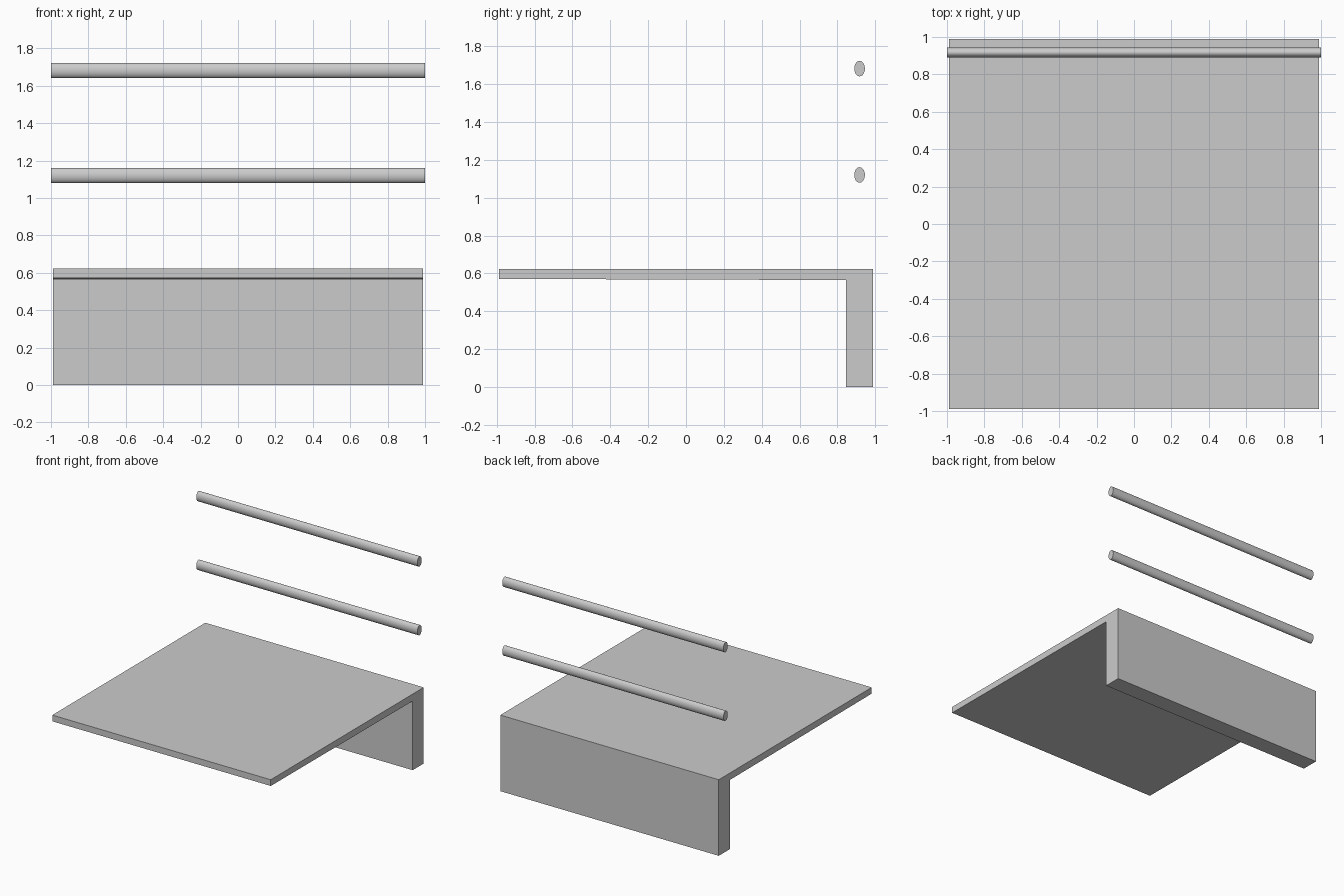
import bpy, bmesh, math

if "Cube" in bpy.data.objects:
    bpy.data.objects.remove(bpy.data.objects["Cube"])


def extrude_profile(name, profile, half_width):
    """Extrude a closed (y, z) profile along x, centred on x = 0."""
    bm = bmesh.new()
    face = bm.faces.new([bm.verts.new((-half_width, y, z)) for y, z in profile])
    out = bmesh.ops.extrude_face_region(bm, geom=[face])
    moved = [v for v in out["geom"] if isinstance(v, bmesh.types.BMVert)]
    bmesh.ops.translate(bm, verts=moved, vec=(2 * half_width, 0, 0))
    bmesh.ops.recalc_face_normals(bm, faces=bm.faces)
    mesh = bpy.data.meshes.new(name)
    bm.to_mesh(mesh)
    bm.free()
    obj = bpy.data.objects.new(name, mesh)
    bpy.context.collection.objects.link(obj)
    return obj


# Seat slab with its rear support, one L-shaped profile
E = 0.988
extrude_profile("seat_and_rear_support", [
    (-E, 0.571), (-E, 0.622), (E, 0.622), (E, 0.0), (0.845, 0.0), (0.845, 0.565),
], E)

# Two oval backrest rails
SIDES = 32
for name, z in (("lower_back_rail", 1.12), ("upper_back_rail", 1.682)):
    angles = [2 * math.pi * i / SIDES for i in range(SIDES)]
    oval = [(0.917 + 0.028 * math.cos(a), z + 0.041 * math.sin(a)) for a in angles]
    rail = extrude_profile(name, oval, 1.0)
    bpy.ops.object.select_all(action='DESELECT')
    rail.select_set(True)
    bpy.context.view_layer.objects.active = rail
    bpy.ops.object.shade_smooth_by_angle(angle=math.radians(35))
